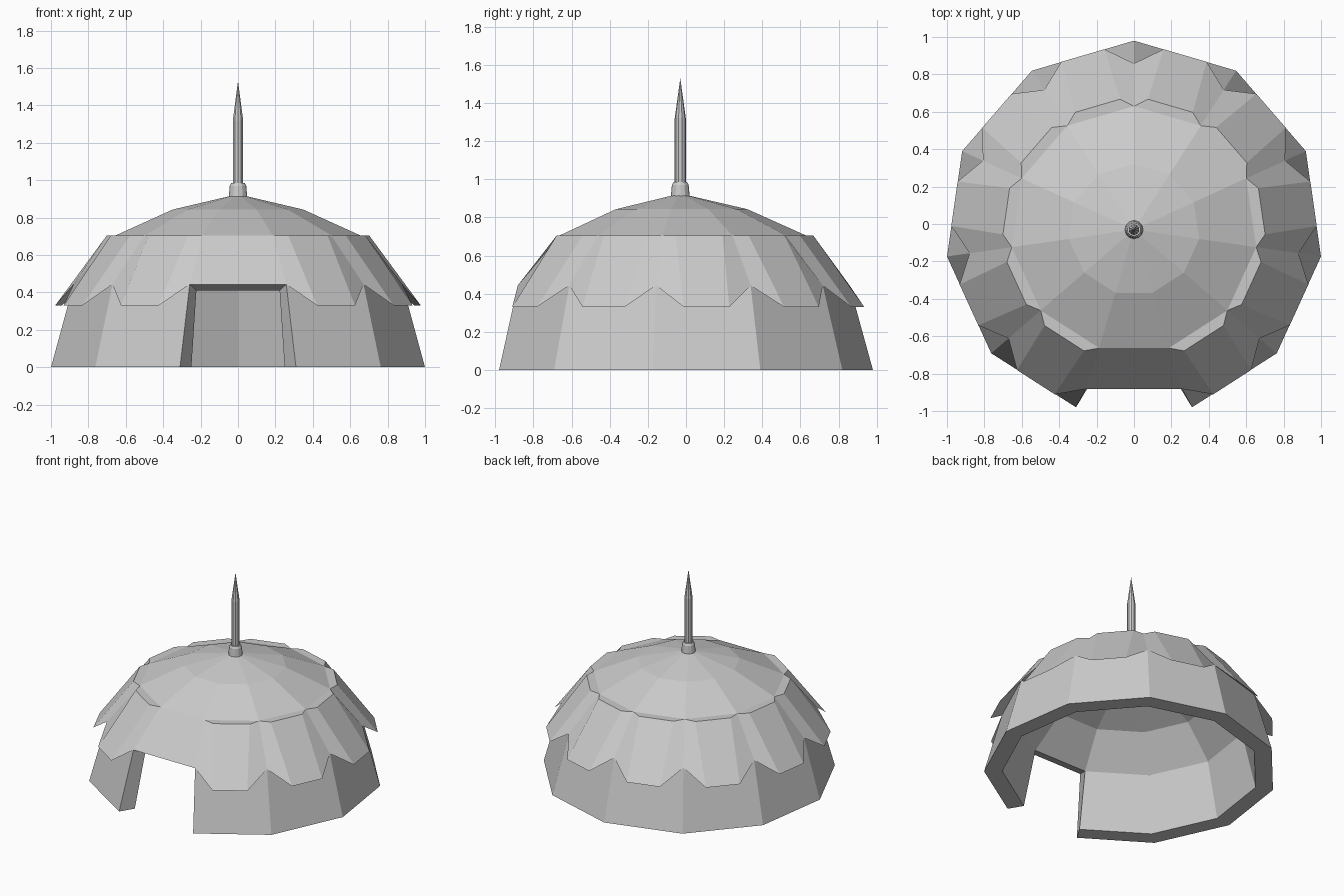
import bpy, bmesh, math
from mathutils import Vector

if "Cube" in bpy.data.objects:
    bpy.data.objects.remove(bpy.data.objects["Cube"])

N = 11            # sides of the dome
CY = -0.03        # dome axis in y
STEP = 2 * math.pi / N
DOOR = (5, 6)     # ring indices either side of the doorway


def finish(bm, name):
    bmesh.ops.recalc_face_normals(bm, faces=bm.faces[:])
    mesh = bpy.data.meshes.new(name)
    bm.to_mesh(mesh)
    bm.free()
    obj = bpy.data.objects.new(name, mesh)
    bpy.context.collection.objects.link(obj)
    return obj


def ring(bm, r, z, n=N):
    a0 = math.pi / 2
    return [bm.verts.new((r * math.cos(a0 + i * 2 * math.pi / n),
                          CY + r * math.sin(a0 + i * 2 * math.pi / n), z))
            for i in range(n)]


def band(bm, low, high, skip=()):
    n = len(low)
    for i in range(n):
        if i not in skip:
            j = (i + 1) % n
            bm.faces.new((low[i], low[j], high[j], high[i]))


def cap(bm, loop, z):
    tip = bm.verts.new((0, CY, z))
    for i in range(len(loop)):
        bm.faces.new((loop[i], loop[(i + 1) % len(loop)], tip))


def shell(bm, profile, tip_z, skips):
    rings = [ring(bm, r, z) for r, z in profile]
    for k in range(len(rings) - 1):
        band(bm, rings[k], rings[k + 1], skips[k])
    cap(bm, rings[-1], tip_z)
    return rings


# Dome: outer and inner shells joined by the base rim and door jambs
bm = bmesh.new()
front = DOOR[0]
panels = [i for i in range(N) if i != front]
outer = shell(bm, [(1.01, 0), (0.888, 0.443), (0.66, 0.705), (0.352, 0.843)],
              0.925, [(front,), panels, ()])
inner = shell(bm, [(0.885, 0), (0.79, 0.41), (0.585, 0.635), (0.31, 0.755)],
              0.825, [(front,), (), ()])
for i, s in zip(DOOR, (-1, 1)):
    outer[0][i].co = (0.31 * s, -0.98, 0)
    outer[1][i].co.x = 0.258 * s
    bm.faces.new((outer[0][i], outer[1][i], inner[1][i], inner[0][i]))
band(bm, outer[0], inner[0], (front,))
a, b = DOOR
bm.faces.new((outer[1][a], outer[1][b], inner[1][b], inner[1][a]))

# Flared roof panels: each wall face pulled out to a narrower face
for i in panels:
    j = (i + 1) % N
    ang = math.pi / 2 + (i + 0.5) * STEP
    out = Vector((math.cos(ang), math.sin(ang), 0))
    side = Vector((-math.sin(ang), math.cos(ang), 0))

    def corner(dist, half, z):
        return bm.verts.new(Vector((0, CY, z)) + out * dist + side * half)

    old = [outer[1][i], outer[1][j], outer[2][j], outer[2][i]]
    new = [corner(0.97, -0.12, 0.33), corner(0.97, 0.12, 0.33),
           corner(0.69, 0.125, 0.705), corner(0.69, -0.125, 0.705)]
    bm.faces.new(new)
    for k in range(4):
        m = (k + 1) % 4
        bm.faces.new((old[k], old[m], new[m], new[k]))
finish(bm, "dome")


def turned(name, profile, tip_z, n):
    bm = bmesh.new()
    rings = [ring(bm, r, z, n) for r, z in profile]
    for lo, hi in zip(rings, rings[1:]):
        band(bm, lo, hi)
    cap(bm, rings[-1], tip_z)
    bm.faces.new(rings[0])
    return finish(bm, name)


# Collar and spire on the apex
turned("spire_collar", [(0.05, 0.905), (0.044, 0.97), (0.036, 0.985)], 0.985, 12)
turned("spire", [(0.029, 0.93), (0.029, 1.32)], 1.53, 10)
